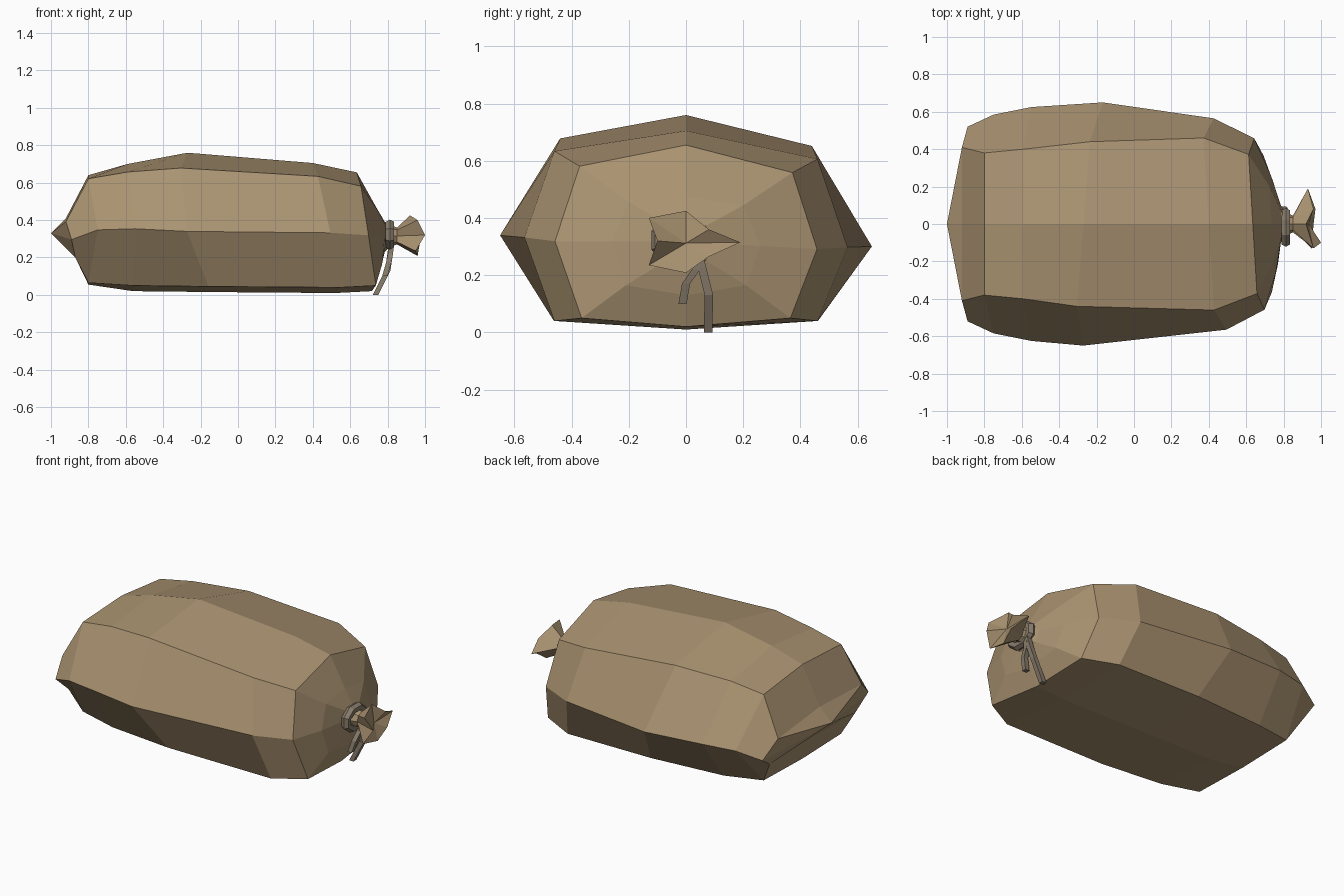
import bpy, bmesh, math
from mathutils import Vector

if "Cube" in bpy.data.objects:
    bpy.data.objects.remove(bpy.data.objects["Cube"])


def material(name, rgb):
    m = bpy.data.materials.new(name)
    m.diffuse_color = (*rgb, 1)
    m.use_nodes = True
    m.node_tree.nodes["Principled BSDF"].inputs["Base Color"].default_value = m.diffuse_color
    return m


SACK = material("sackcloth tan", (0.40, 0.29, 0.165))
ROPE = material("rope grey brown", (0.25, 0.205, 0.15))


def loft(name, rings, mat, start=None, end=None, closed=False):
    """Skin a list of equal rings; close the ends with a fan to a point or a flat cap."""
    bm = bmesh.new()
    vs = [[bm.verts.new(p) for p in r] for r in rings]
    n = len(vs[0])
    pairs = list(zip(vs, vs[1:])) + ([(vs[-1], vs[0])] if closed else [])
    for a, b in pairs:
        for i in range(n):
            j = (i + 1) % n
            bm.faces.new((a[i], a[j], b[j], b[i]))
    if not closed:
        for ring, tip in ((vs[0], start), (vs[-1], end)):
            if tip is None:
                bm.faces.new(ring)
            else:
                c = bm.verts.new(tip)
                for i in range(n):
                    bm.faces.new((ring[i], ring[(i + 1) % n], c))
    bmesh.ops.recalc_face_normals(bm, faces=bm.faces)
    me = bpy.data.meshes.new(name)
    bm.to_mesh(me)
    bm.free()
    me.materials.append(mat)
    ob = bpy.data.objects.new(name, me)
    bpy.context.collection.objects.link(ob)
    return ob


def section(x, zt, yc, zc, ym, zm, yl, zl, zb, skew, dxm, dxl):
    """Eight-sided sack section: top, corner, side and lower points, slightly skewed."""
    half = [(x, 0, zt), (x, yc, zc), (x + dxm, ym, zm), (x + dxl, yl, zl), (x + dxl, 0, zb)]
    pts = half + [(px, -py, pz) for px, py, pz in half[3:0:-1]]
    return [(px + skew * py, py, pz - (0.03 * py if pz > 0.25 else 0)) for px, py, pz in pts]


# Sack body: x, top z, corner y z, side y z, lower y z, bottom z, skew, side dx, lower dx
body = [section(*s) for s in (
    (-0.92, 0.41, 0.41, 0.38, 0.52, 0.28, 0.42, 0.20, 0.21, 0, 0.03, 0.05),
    (-0.80, 0.64, 0.38, 0.61, 0.585, 0.33, 0.38, 0.065, 0.055, 0, 0.05, 0),
    (-0.59, 0.70, 0.40, 0.645, 0.625, 0.335, 0.43, 0.05, 0.02, 0, 0.04, 0.03),
    (-0.27, 0.76, 0.44, 0.665, 0.65, 0.32, 0.465, 0.045, 0.015, 0.08, 0.05, 0.15),
    (0.40, 0.705, 0.46, 0.62, 0.565, 0.315, 0.46, 0.04, 0.01, -0.06, 0.06, 0.12),
    (0.635, 0.655, 0.372, 0.57, 0.458, 0.305, 0.365, 0.05, 0.02, -0.06, 0.035, 0.08),
    (0.735, 0.475, 0.20, 0.45, 0.26, 0.31, 0.21, 0.165, 0.13, -0.05, 0.01, 0.025),
    (0.785, 0.39, 0.07, 0.375, 0.10, 0.315, 0.07, 0.25, 0.23, 0, 0, 0),
)]


def neck(x, r):
    return [(x, r * math.sin(a), 0.315 + r * math.cos(a)) for a in
            (i * math.pi / 4 for i in range(8))]


# Tied neck opening out into a star-shaped ruffle
ruffle = [(0.92, 0, 0.425), (0.96, 0.08, 0.36), (0.93, 0.19, 0.315), (0.97, 0.08, 0.265),
          (0.96, 0, 0.208), (0.95, -0.13, 0.235), (1.0, -0.10, 0.32), (0.96, -0.13, 0.40)]
loft("sack", body + [neck(0.81, 0.06), neck(0.85, 0.045), ruffle], SACK,
     start=(-1, 0, 0.33), end=(0.935, 0, 0.312))

# Rope loop around the neck
loop = []
for i in range(8):
    a = i * math.pi / 4 + math.pi / 8
    c = Vector((0.812, -0.018 + 0.085 * math.sin(a), 0.322 + 0.06 * math.cos(a)))
    out = Vector((0, math.sin(a), math.cos(a)))
    loop.append([c + 0.027 * (math.cos(t) * out + Vector((math.sin(t), 0, 0)))
                 for t in (k * math.tau / 6 for k in range(6))])
loft("rope_loop", loop, ROPE, closed=True)


def rope_tail(name, path, r):
    rings = [[(x + r * math.cos(t), y + r * math.sin(t), z)
              for t in (math.pi / 4 + k * math.pi / 2 for k in range(4))] for x, y, z in path]
    loft(name, rings, ROPE)


# Two hanging rope ends
rope_tail("short_rope_end", [(0.82, 0.04, 0.28), (0.815, 0.035, 0.22), (0.805, 0.0, 0.17),
                             (0.785, -0.012, 0.10)], 0.02)
rope_tail("long_rope_end", [(0.82, 0.04, 0.29), (0.815, 0.055, 0.23), (0.80, 0.08, 0.13),
                            (0.735, 0.077, 0.0)], 0.021)
